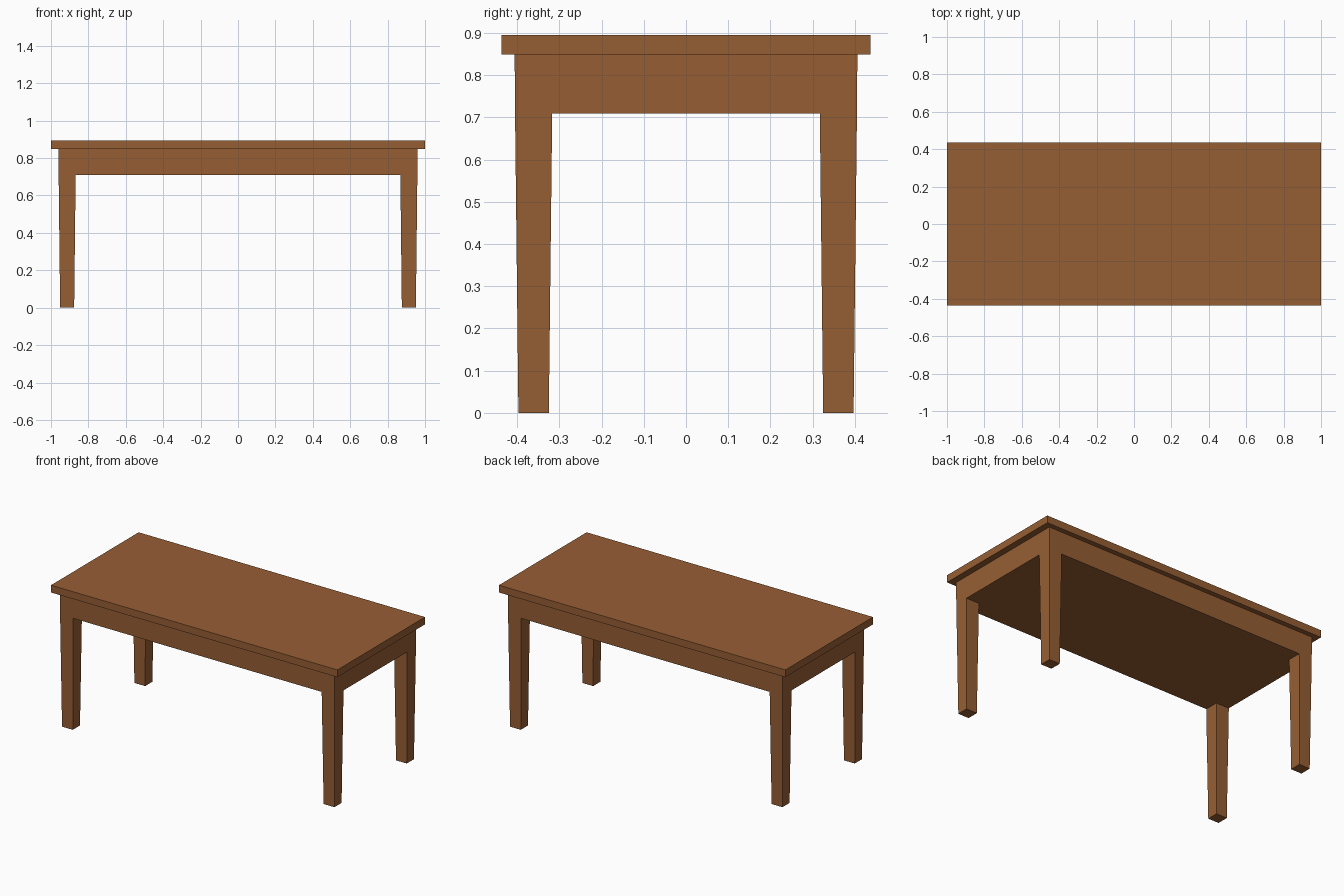
import bpy, bmesh

if "Cube" in bpy.data.objects:
    bpy.data.objects.remove(bpy.data.objects["Cube"])

wood = bpy.data.materials.new("brown wood")
wood.diffuse_color = (0.305, 0.112, 0.034, 1)
wood.use_nodes = True
wood.node_tree.nodes["Principled BSDF"].inputs["Base Color"].default_value = wood.diffuse_color


def tapered_block(name, centre, half_bottom, half_top, z0, z1):
    """Box between two heights with its own half sizes at each end."""
    bm = bmesh.new()
    bmesh.ops.create_cube(bm, size=2)
    for v in bm.verts:
        half, z = (half_top, z1) if v.co.z > 0 else (half_bottom, z0)
        v.co = (centre[0] + v.co.x * half[0], centre[1] + v.co.y * half[1], z)
    mesh = bpy.data.meshes.new(name)
    bm.to_mesh(mesh)
    bm.free()
    mesh.materials.append(wood)
    obj = bpy.data.objects.new(name, mesh)
    bpy.context.collection.objects.link(obj)
    return obj


# Table top and the solid apron block beneath it
tapered_block("table_top", (0, 0), (1, 0.437), (1, 0.437), 0.849, 0.895)
tapered_block("apron", (0, 0), (0.959, 0.405), (0.96, 0.406), 0.709, 0.849)

# Four legs, slightly tapered towards the floor
for x_name, sx in (("left", -1), ("right", 1)):
    for y_name, sy in (("front", -1), ("back", 1)):
        tapered_block(f"{y_name}_{x_name}_leg", (sx * 0.9135, sy * 0.361),
                      (0.0375, 0.036), (0.0455, 0.044), 0, 0.709)
